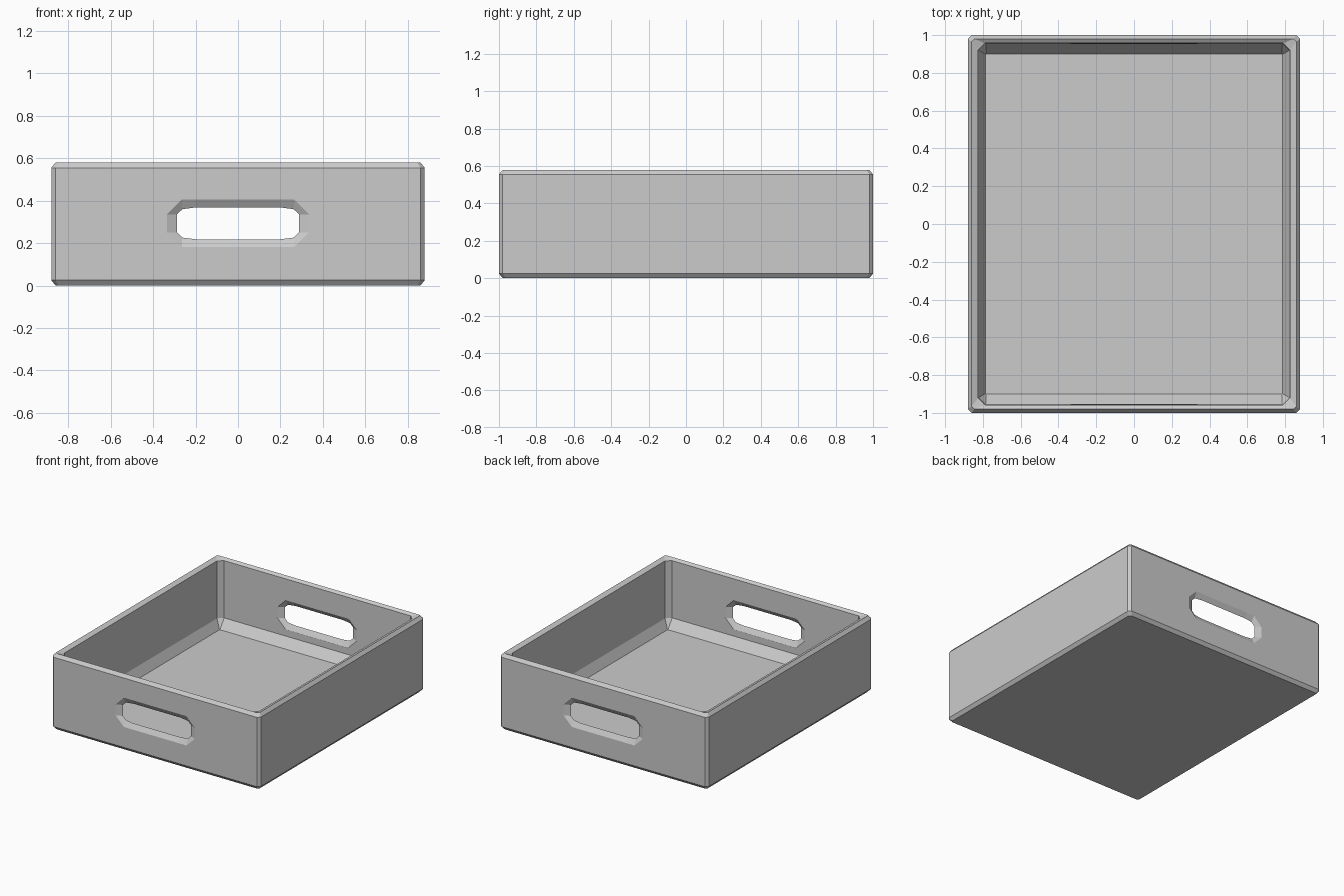
import bpy, bmesh

cube = bpy.data.objects.get("Cube")
if cube:
    bpy.data.objects.remove(cube)

grey = bpy.data.materials.new("matte_grey")
grey.use_nodes = True
COLOUR = (0.6, 0.6, 0.6, 1)
grey.diffuse_color = COLOUR
grey.node_tree.nodes["Principled BSDF"].inputs["Base Color"].default_value = COLOUR


def corner_rect(hx, hy, c):
    """Rectangle with cut corners, counter-clockwise."""
    return [(hx, c - hy), (hx, hy - c), (hx - c, hy), (c - hx, hy),
            (-hx, hy - c), (-hx, c - hy), (c - hx, -hy), (hx - c, -hy)]


def loft(name, rings):
    """Skin a list of equal point rings and cap both ends."""
    bm = bmesh.new()
    loops = [[bm.verts.new(p) for p in ring] for ring in rings]
    n = len(loops[0])
    for a, b in zip(loops, loops[1:]):
        for i in range(n):
            j = (i + 1) % n
            bm.faces.new((a[i], a[j], b[j], b[i]))
    bm.faces.new(loops[0][::-1])
    bm.faces.new(loops[-1])
    bmesh.ops.recalc_face_normals(bm, faces=bm.faces)
    mesh = bpy.data.meshes.new(name)
    bm.to_mesh(mesh)
    bm.free()
    mesh.materials.append(grey)
    obj = bpy.data.objects.new(name, mesh)
    bpy.context.collection.objects.link(obj)
    return obj


# Tray shell: bottom bevel, outer wall, rim, inner wall, floor slope
sections = [
    (0.86, 0.98, 0.015, 0.0),
    (0.88, 1.00, 0.02, 0.025),
    (0.88, 1.00, 0.02, 0.555),
    (0.86, 0.98, 0.015, 0.58),
    (0.825, 0.957, 0.035, 0.565),
    (0.82, 0.953, 0.035, 0.13),
    (0.785, 0.90, 0.003, 0.06),
]
tray = loft("tray", [[(x, y, z) for x, y in corner_rect(hx, hy, c)]
                     for hx, hy, c, z in sections])


# Handle openings, flared towards both faces of the wall
def mirrored(quarter):
    """Mirror a quarter outline into a full loop."""
    right = quarter + [(x, -z) for x, z in quarter[::-1]]
    return right + [(-x, z) for x, z in right[::-1]]


flare = mirrored([(0.20, 0.112), (0.265, 0.112), (0.335, 0.042)])
throat = mirrored([(0.20, 0.075), (0.262, 0.067), (0.288, 0.042)])
MID_Z = 0.293


def place(outline, y, grow=0.0):
    s = 1 + grow
    return [(x * s, y, MID_Z + z * s) for x, z in outline]


for side, label in ((-1, "front"), (1, "back")):
    cutter = loft(label + "_handle_cutter", [
        place(flare, side * 1.01, 0.06),
        place(flare, side * 1.00),
        place(throat, side * 0.978),
        place(flare, side * 0.954),
        place(flare, side * 0.94, 0.06),
    ])
    cutter.hide_render = True
    cut = tray.modifiers.new(label + "_handle", "BOOLEAN")
    cut.object = cutter
    cut.operation = "DIFFERENCE"
    cut.solver = "EXACT"
    bpy.context.view_layer.objects.active = tray
    bpy.ops.object.modifier_apply(modifier=cut.name)
    bpy.data.objects.remove(cutter)
